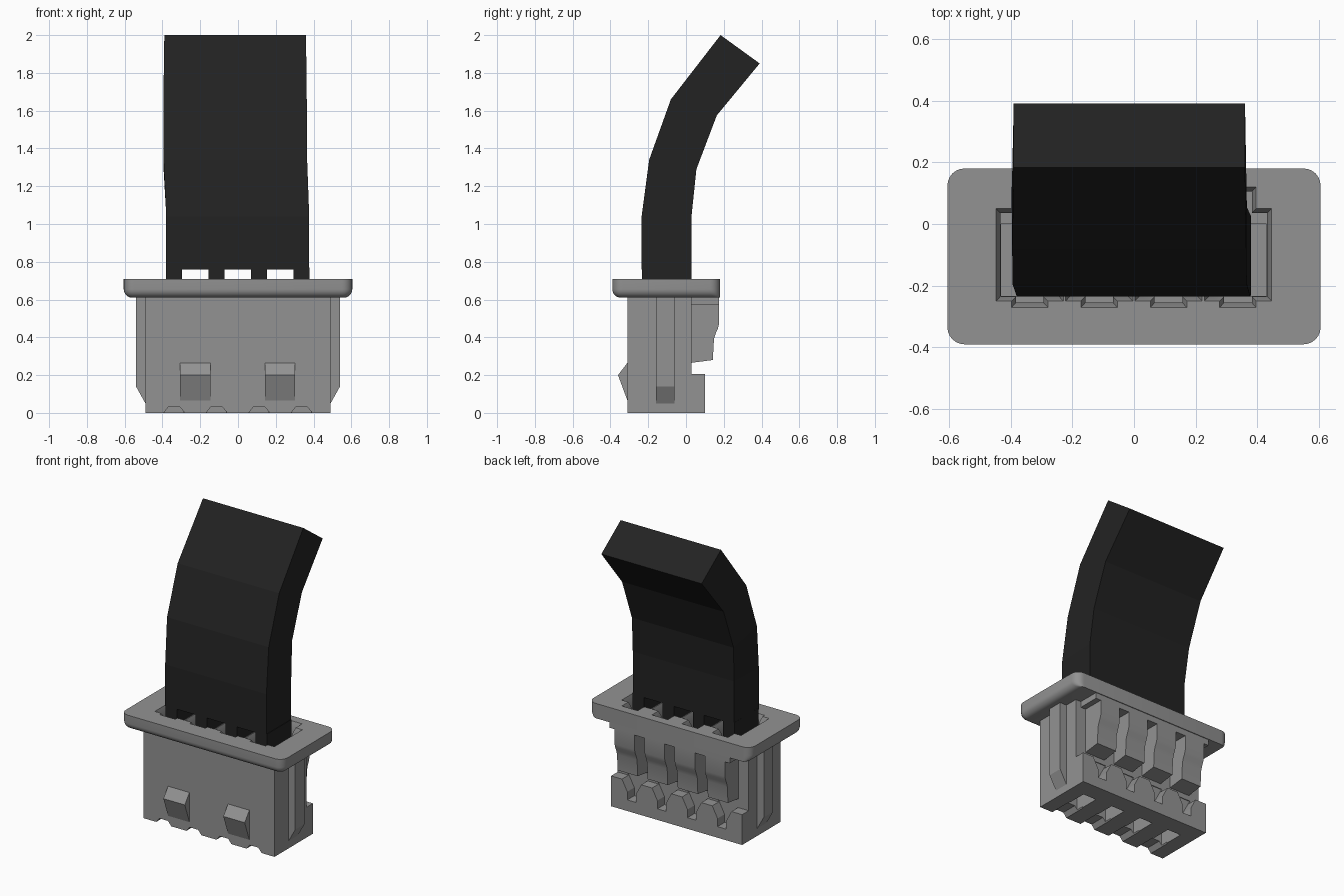
import bpy, bmesh, math

if "Cube" in bpy.data.objects:
    bpy.data.objects.remove(bpy.data.objects["Cube"])


def material(name, rgb):
    m = bpy.data.materials.new(name)
    m.diffuse_color = (*rgb, 1)
    m.use_nodes = True
    m.node_tree.nodes["Principled BSDF"].inputs["Base Color"].default_value = m.diffuse_color
    return m


GRAY = material("housing gray", (0.29, 0.29, 0.29))
BLACK = material("cable black", (0.016, 0.016, 0.016))
PINS = [-0.338, -0.113, 0.112, 0.337]


def loft(name, rings, mat=None):
    """Skin a stack of equal-sized rings and cap both ends."""
    bm = bmesh.new()
    vs = [[bm.verts.new(p) for p in r] for r in rings]
    n = len(rings[0])
    for a, b in zip(vs, vs[1:]):
        for i in range(n):
            j = (i + 1) % n
            bm.faces.new((a[i], a[j], b[j], b[i]))
    bm.faces.new(vs[0][::-1])
    bm.faces.new(vs[-1])
    bmesh.ops.recalc_face_normals(bm, faces=bm.faces)
    me = bpy.data.meshes.new(name)
    bm.to_mesh(me)
    bm.free()
    ob = bpy.data.objects.new(name, me)
    bpy.context.collection.objects.link(ob)
    if mat:
        me.materials.append(mat)
    return ob


def along_x(name, yz, x0, x1, mat=None):
    return loft(name, [[(x, y, z) for y, z in yz] for x in (x0, x1)], mat)


def along_y(name, xz, y0, y1, mat=None):
    return loft(name, [[(x, y, z) for x, z in xz] for y in (y0, y1)], mat)


def rect(x0, x1, y0, y1, z):
    return [(x0, y0, z), (x1, y0, z), (x1, y1, z), (x0, y1, z)]


def box(name, x0, x1, y0, y1, z0, z1, mat=None):
    return loft(name, [rect(x0, x1, y0, y1, z0), rect(x0, x1, y0, y1, z1)], mat)


def cut(target, cutter):
    """Subtract the cutter and discard it."""
    cutter.hide_render = True
    bpy.context.view_layer.objects.active = target
    m = target.modifiers.new("cut", 'BOOLEAN')
    m.operation, m.solver, m.object = 'DIFFERENCE', 'EXACT', cutter
    bpy.ops.object.modifier_apply(modifier=m.name)
    bpy.data.objects.remove(cutter)


def smooth(ob):
    bpy.ops.object.select_all(action='DESELECT')
    ob.select_set(True)
    bpy.context.view_layer.objects.active = ob
    bpy.ops.object.shade_smooth_by_angle(angle=math.radians(30))


def rounded(inset, z):
    """Flange outline; the inset leaves the back edge in place."""
    x, y0, y1, r = 0.605 - inset, -0.39 + inset, 0.18, 0.055 - inset
    pts = []
    for k, (cx, cy) in enumerate([(x - r, y1 - r), (r - x, y1 - r),
                                  (r - x, y0 + r), (x - r, y0 + r)]):
        for s in range(7):
            a = math.pi / 2 * (k + s / 6)
            pts.append((cx + r * math.cos(a), cy + r * math.sin(a), z))
    return pts


# flange plate with rounded lower edge
R = 0.045
rings = [rounded(0, 0.71)]
for s in range(7):
    a = math.pi / 2 * s / 6
    rings.append(rounded(R * (1 - math.cos(a)), 0.61 + R - R * math.sin(a)))
flange = loft("flange", rings, GRAY)

# main housing body with a lower ledge at the back
body = along_x("housing_body", [(-0.31, 0), (0.1, 0), (0.1, 0.205), (0.03, 0.205),
                                (0.03, 0.615), (-0.31, 0.615)], -0.49, 0.49, GRAY)
box("rear_step", -0.45, 0.45, 0.02, 0.175, 0.57, 0.615, GRAY)

for c in PINS:
    # funnel-shaped wire openings in the flange
    cut(flange, loft("cutter", [
        rect(c - 0.095, c + 0.095, -0.235, 0.035, 0.60),
        rect(c - 0.095, c + 0.095, -0.235, 0.035, 0.67),
        rect(c - 0.109, c + 0.109, -0.25, 0.05, 0.71),
        rect(c - 0.109, c + 0.109, -0.25, 0.05, 0.73)]))
    cut(flange, loft("cutter", [
        rect(c - 0.045, c + 0.045, -0.255, 0.105, 0.59),
        rect(c - 0.045, c + 0.045, -0.255, 0.105, 0.672),
        rect(c - 0.06, c + 0.06, -0.272, 0.12, 0.712),
        rect(c - 0.06, c + 0.06, -0.272, 0.12, 0.735)]))
    # wire cavities, bottom pin holes and front notches in the body
    cut(body, box("cutter", c - 0.093, c + 0.093, -0.233, 0.0, 0.40, 0.7))
    cut(body, box("cutter", c - 0.05, c + 0.05, -0.2, -0.02, -0.1, 0.3))
    cut(body, along_y("cutter", [(c - 0.064, -0.01), (c + 0.064, -0.01),
                                 (c + 0.032, 0.03), (c - 0.032, 0.03)], -0.4, -0.15))
    # flared slots in the back ledge
    cut(body, along_y("cutter", [(c - 0.032, 0.075), (c + 0.032, 0.075),
                                 (c + 0.032, 0.13), (c + 0.085, 0.23),
                                 (c - 0.085, 0.23), (c - 0.032, 0.13)], 0.025, 0.15))
    # spring fingers on the back
    finger = along_x("latch_finger", [(0.02, 0.58), (0.175, 0.58), (0.175, 0.47),
                                      (0.168, 0.445), (0.157, 0.42), (0.148, 0.39),
                                      (0.142, 0.28), (0.02, 0.264)],
                     c - 0.075, c + 0.075, GRAY)
    smooth(finger)
    # separate wires between cable and housing
    box("wire", c - 0.0425, c + 0.0425, -0.232, 0.028, 0.42, 0.77, BLACK)
smooth(flange)

# side ribs and front catches
for s in (-1, 1):
    along_y("side_rib", [(s * 0.47, 0.05), (s * 0.49, 0.05), (s * 0.54, 0.14),
                         (s * 0.54, 0.615), (s * 0.47, 0.615)], -0.16, -0.06, GRAY)
for c in (-0.226, 0.222):
    along_x("front_catch", [(-0.3, 0.265), (-0.31, 0.265), (-0.36, 0.2),
                            (-0.31, 0.065), (-0.3, 0.065)], c - 0.08, c + 0.08, GRAY)

# bent flat cable: front y,z / back y,z / left x, right x
stations = [(-0.235, 0.76, 0.03, 0.76, -0.38, 0.377),
            (-0.235, 1.04, 0.03, 1.05, -0.38, 0.377),
            (-0.195, 1.34, 0.055, 1.29, -0.394, 0.366),
            (-0.08, 1.66, 0.163, 1.575, -0.395, 0.364),
            (0.183, 2.0, 0.39, 1.85, -0.39, 0.36)]
loft("flat_cable", [[(l, fy, fz), (r, fy, fz), (r, by, bz), (l, by, bz)]
                    for fy, fz, by, bz, l, r in stations], BLACK)
